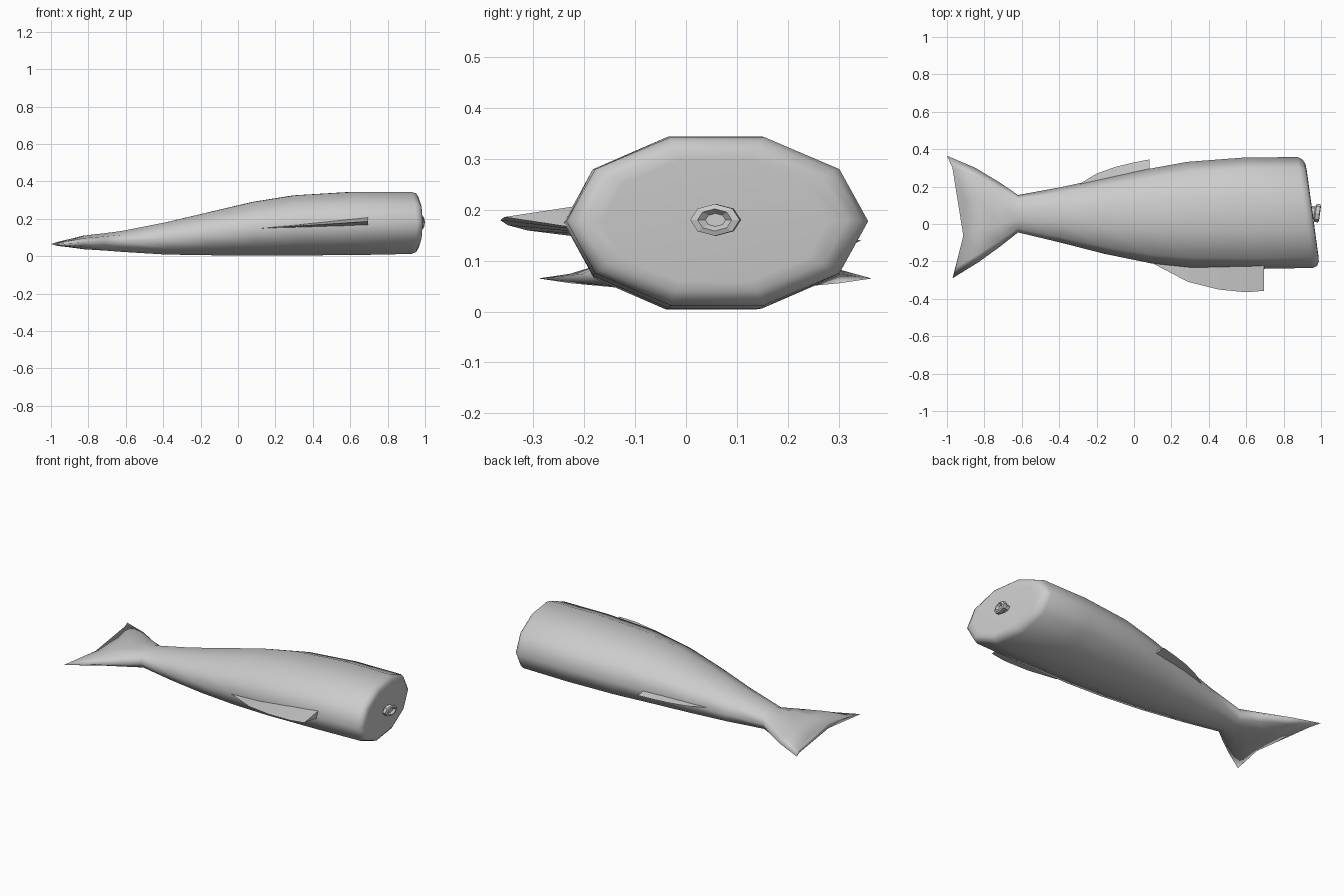
import bpy, bmesh, math
from mathutils import Matrix, Vector

cube = bpy.data.objects.get("Cube")
if cube:
    bpy.data.objects.remove(cube, do_unlink=True)

grey = bpy.data.materials.new("light_grey")
grey.use_nodes = True
grey.diffuse_color = (0.6, 0.6, 0.6, 1)
grey.node_tree.nodes["Principled BSDF"].inputs["Base Color"].default_value = (0.6, 0.6, 0.6, 1)


def loft(name, sections, smooth):
    """Skin a list of closed point rings and cap both ends."""
    bm = bmesh.new()
    rings = [[bm.verts.new(p) for p in ring] for ring in sections]
    n = len(rings[0])
    for a, b in zip(rings, rings[1:]):
        for i in range(n):
            j = (i + 1) % n
            bm.faces.new((a[i], a[j], b[j], b[i]))
    bm.faces.new(rings[0])
    bm.faces.new(rings[-1])
    bmesh.ops.remove_doubles(bm, verts=bm.verts, dist=0.0005)
    bmesh.ops.recalc_face_normals(bm, faces=bm.faces)
    for f in bm.faces:
        f.smooth = smooth
    mesh = bpy.data.meshes.new(name)
    bm.to_mesh(mesh)
    bm.free()
    mesh.materials.append(grey)
    obj = bpy.data.objects.new(name, mesh)
    bpy.context.collection.objects.link(obj)
    return obj


def body_ring(x, y_lo, y_hi, z_lo, z_hi, shear=0, bend=0):
    """Ten-sided ring, slanted by shear and swept back at the sides by bend."""
    yc, hy = (y_lo + y_hi) / 2, (y_hi - y_lo) / 2
    zc, hz = (z_lo + z_hi) / 2, (z_hi - z_lo) / 2 / math.sin(math.radians(72))
    ring = []
    for i in range(10):
        a = math.tau * i / 10
        u = math.cos(a)
        ring.append((x - shear * u * hy - bend * u * u, yc + hy * u, zc + hz * math.sin(a)))
    return ring


# Body, from the swept tail fluke to the rounded, slanted front
stations = [
    (-0.91, -0.29, 0.365, 0.05, 0.08, 0.046, 0.075),
    (-0.82, -0.205, 0.30, 0.037, 0.11, 0.03, 0.02),
    (-0.71, -0.12, 0.22, 0.03, 0.123, 0, 0.005),
    (-0.62, -0.045, 0.155, 0.023, 0.135),
    (-0.39, -0.10, 0.197, 0.009, 0.18),
    (-0.16, -0.16, 0.245, 0.005, 0.234, 0.02),
    (0.08, -0.21, 0.293, 0.004, 0.29, 0.04),
    (0.30, -0.235, 0.332, 0.004, 0.325, 0.06),
    (0.62, -0.24, 0.355, 0.006, 0.344, 0.12),
    (0.915, -0.235, 0.358, 0.012, 0.343, 0.136),
    (0.94, -0.225, 0.345, 0.022, 0.336, 0.136),
    (0.953, -0.2, 0.318, 0.04, 0.318, 0.136),
    (0.955, -0.165, 0.28, 0.06, 0.298, 0.136),
]
loft("body", [body_ring(*s) for s in stations], True)


def fin(name, outline, side, x0, z0, size):
    """Wedge fin: thin outer edge, thick root hidden inside the body."""
    sections = []
    for x, y, root in outline:
        t = (x - 0.09) / 0.61
        px = x0 + (x - 0.09) * size
        z = z0 + 0.04 * t * size
        half = 0.024 * t * size
        sections.append([(px, side * y, z), (px, side * root, z + half),
                         (px, side * root, z - half)])
    return loft(name, sections, False)


# Side fins, a long one on the front side and a shorter one at the back
fin("front_fin", [(0.09, 0.205, 0.16), (0.29, 0.31, 0.19), (0.45, 0.35, 0.20),
                  (0.60, 0.365, 0.20), (0.695, 0.357, 0.20)], -1, 0.09, 0.146, 1)
fin("back_fin", [(0.09, 0.215, 0.17), (0.24, 0.27, 0.20), (0.40, 0.305, 0.22),
                 (0.57, 0.33, 0.24), (0.70, 0.345, 0.25)], 1, -0.29, 0.115, 0.61)

# Front nozzle: flared oval collar with a recessed mouth
nozzle = [(-0.06, 0.034), (0.012, 0.034), (0.018, 0.049), (0.038, 0.049),
          (0.042, 0.034), (0.03, 0.02)]
place = Matrix.Translation((0.953, 0.062, 0.18)) @ Matrix.Rotation(-0.135, 4, 'Z')
rings = []
for dx, r in nozzle:
    rings.append([place @ Vector((dx, r * math.cos(math.tau * i / 8),
                                  0.64 * r * math.sin(math.tau * i / 8))) for i in range(8)])
loft("nozzle", rings, False)
